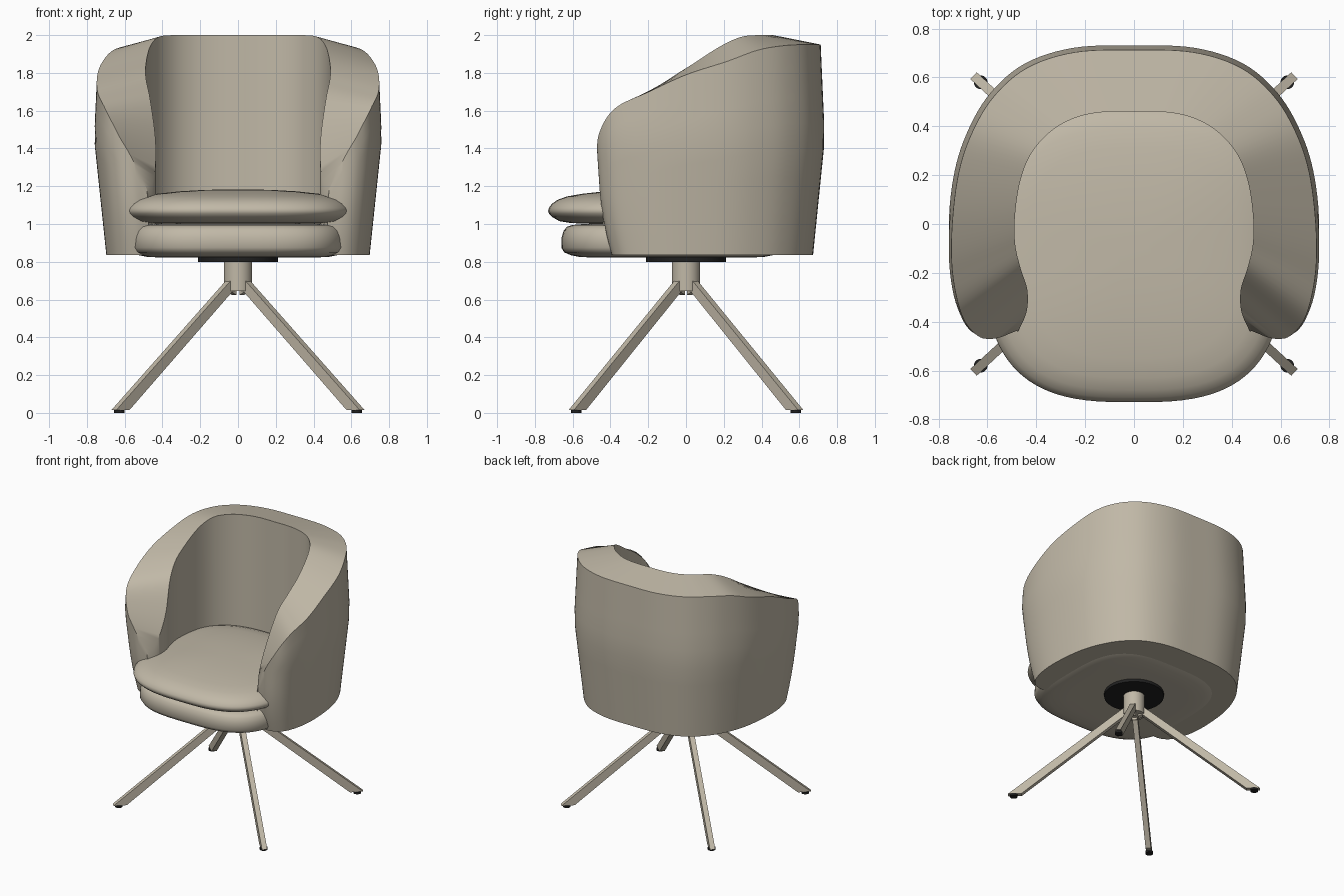
import bpy, bmesh, math
from mathutils import Vector

old = bpy.data.objects.get("Cube")
if old:
    bpy.data.objects.remove(old, do_unlink=True)


def material(name, rgb):
    m = bpy.data.materials.new(name)
    m.use_nodes = True
    m.diffuse_color = (*rgb, 1)
    bsdf = next(n for n in m.node_tree.nodes if n.type == 'BSDF_PRINCIPLED')
    bsdf.inputs["Base Color"].default_value = (*rgb, 1)
    bsdf.inputs["Roughness"].default_value = 0.8
    return m


beige = material("warm beige", (0.53, 0.48, 0.385))
black = material("black", (0.015, 0.015, 0.015))


def finish(name, bm, mat, angle=35):
    bmesh.ops.recalc_face_normals(bm, faces=bm.faces[:])
    me = bpy.data.meshes.new(name)
    bm.to_mesh(me)
    bm.free()
    ob = bpy.data.objects.new(name, me)
    bpy.context.collection.objects.link(ob)
    me.materials.append(mat)
    bpy.ops.object.select_all(action='DESELECT')
    ob.select_set(True)
    bpy.context.view_layer.objects.active = ob
    bpy.ops.object.shade_smooth_by_angle(angle=math.radians(angle))
    return ob


def smooth_path(points, steps=6):
    """Catmull-Rom curve starting on the mirror plane x = 0."""
    p = [Vector(q) for q in points]
    p = [Vector((-p[1].x, p[1].y, p[1].z))] + p + [2 * p[-1] - p[-2]]
    out = []
    for i in range(1, len(p) - 2):
        a, b, c, d = p[i - 1:i + 3]
        for s in range(steps):
            t = s / steps
            out.append(0.5 * (2 * b + (c - a) * t + (2 * a - 5 * b + 4 * c - d) * t ** 2
                              + (3 * b - a - 3 * c + d) * t ** 3))
    return out + [p[-2]]


# Wraparound shell: outer and inner rim, from the middle of the back to the arm front
outer_rim = smooth_path([
    (0, .735, 1.95), (.25, .725, 1.95), (.45, .66, 1.95), (.59, .54, 1.945),
    (.68, .39, 1.92), (.735, .22, 1.86), (.76, 0, 1.79), (.755, -.2, 1.70),
    (.715, -.37, 1.62), (.655, -.45, 1.51), (.58, -.475, 1.37), (.5, -.455, 1.18)])
inner_rim = smooth_path([
    (0, .46, 2), (.13, .458, 2), (.24, .435, 2), (.34, .38, 2),
    (.42, .29, 1.99), (.465, .18, 1.94), (.487, .04, 1.85), (.487, -.08, 1.77),
    (.465, -.18, 1.66), (.437, -.27, 1.45), (.44, -.36, 1.28), (.475, -.44, 1.15)])
BOTTOM, FLOOR, ROWS = 0.835, 0.9, 8


def flare(z):
    """Plan scale of the outer wall: widest at z = 1.45."""
    if z < 1.45:
        return 0.915 + 0.085 * (z - BOTTOM) / (1.45 - BOTTOM)
    return 1 - 0.03 * (z - 1.45) / 0.5


def section(o, i):
    pts = []
    for r in range(ROWS + 1):
        z = BOTTOM + (o.z - BOTTOM) * r / ROWS
        f = flare(z)
        g = f
        if o.y < 0 and z < 1.2:      # arm fronts tuck back towards the bottom
            g -= 0.09 * ((1.2 - z) / 0.365) ** 2
        pts.append(Vector((o.x * f, o.y * g, z)))
    pts += [i.copy(), Vector((i.x, i.y, (i.z + FLOOR) / 2)), Vector((i.x, i.y, FLOOR))]
    return pts


half = [section(o, i) for o, i in zip(outer_rim, inner_rim)]
mirrored = [[Vector((-p.x, p.y, p.z)) for p in s] for s in half[:0:-1]]
bm = bmesh.new()
grid = [[bm.verts.new(p) for p in s] for s in mirrored + half]
for a, b in zip(grid, grid[1:]):
    for j in range(len(a) - 1):
        bm.faces.new((a[j], b[j], b[j + 1], a[j + 1]))
first, last = grid[0], grid[-1]
bm.faces.new(first)
bm.faces.new(last)
bm.faces.new((first[0], last[0], last[-1], first[-1]))
bm.faces.new([s[0] for s in grid])
bm.faces.new([s[-1] for s in grid])
finish("shell", bm, beige)


def cushion(name, hx, hy, cy, power, profile, n=96):
    """Stack of inset superellipse rings; profile rows are (inset, z)."""
    bm = bmesh.new()
    rings = []
    for inset, z in profile:
        ring = []
        for k in range(n):
            a = 2 * math.pi * k / n
            c, s = math.cos(a), math.sin(a)
            x = math.copysign(abs(c) ** (2 / power), c) * (hx - inset)
            y = math.copysign(abs(s) ** (2 / power), s) * (hy - inset)
            ring.append(bm.verts.new((x, y + cy, z)))
        rings.append(ring)
    for a, b in zip(rings, rings[1:]):
        for k in range(n):
            m = (k + 1) % n
            bm.faces.new((a[k], a[m], b[m], b[k]))
    bm.faces.new(rings[0])
    bm.faces.new(rings[-1])
    return finish(name, bm, beige, 50)


cushion("seat_cushion", .61, .61, -.12, 2.9, [
    (.25, 1.0), (.12, 1.005), (.06, 1.015), (.02, 1.038), (.004, 1.056), (0, 1.07),
    (.004, 1.085), (.02, 1.107), (.05, 1.128), (.1, 1.146), (.18, 1.16),
    (.3, 1.173), (.42, 1.18), (.54, 1.183)])
cushion("seat_base", .575, .585, -.075, 3.2, [
    (.2, .822), (.1, .825), (.05, .835), (.015, .85), (0, .875), (.002, .93),
    (.012, .965), (.03, .985), (.06, .995), (.12, 1.0), (.3, 1.005)])


def cylinder(name, r, z0, z1, mat, x=0, y=0, n=48):
    bm = bmesh.new()
    bmesh.ops.create_cone(bm, cap_ends=True, segments=n, radius1=r, radius2=r, depth=z1 - z0)
    bmesh.ops.translate(bm, verts=bm.verts[:], vec=(x, y, (z0 + z1) / 2))
    return finish(name, bm, mat)


# Swivel plate and column
cylinder("swivel_plate", .212, .80, .832, black)
cylinder("column", .075, .645, .82, beige)

# Four splayed legs with small foot pads
leg_profile = [(.03, .625), (.03, .725), (.07, .70), (.895, .015), (.80, .015), (.06, .64)]
for sx, side in ((1, "left"), (-1, "right")):
    for sy, end in ((-1, "front"), (1, "back")):
        out = Vector((sx * .66, sy * .61, 0)).normalized()
        across = Vector((-out.y, out.x, 0)) * .019
        bm = bmesh.new()
        sides = [[bm.verts.new(out * r + across * d + Vector((0, 0, z)))
                  for r, z in leg_profile] for d in (-1, 1)]
        bm.faces.new(sides[0])
        bm.faces.new(sides[1])
        for k in range(len(leg_profile)):
            m = (k + 1) % len(leg_profile)
            bm.faces.new((sides[0][k], sides[0][m], sides[1][m], sides[1][k]))
        finish(f"{end}_{side}_leg", bm, beige)
        cylinder(f"{end}_{side}_foot", .028, 0, .016, black, out.x * .855, out.y * .855, 24)
